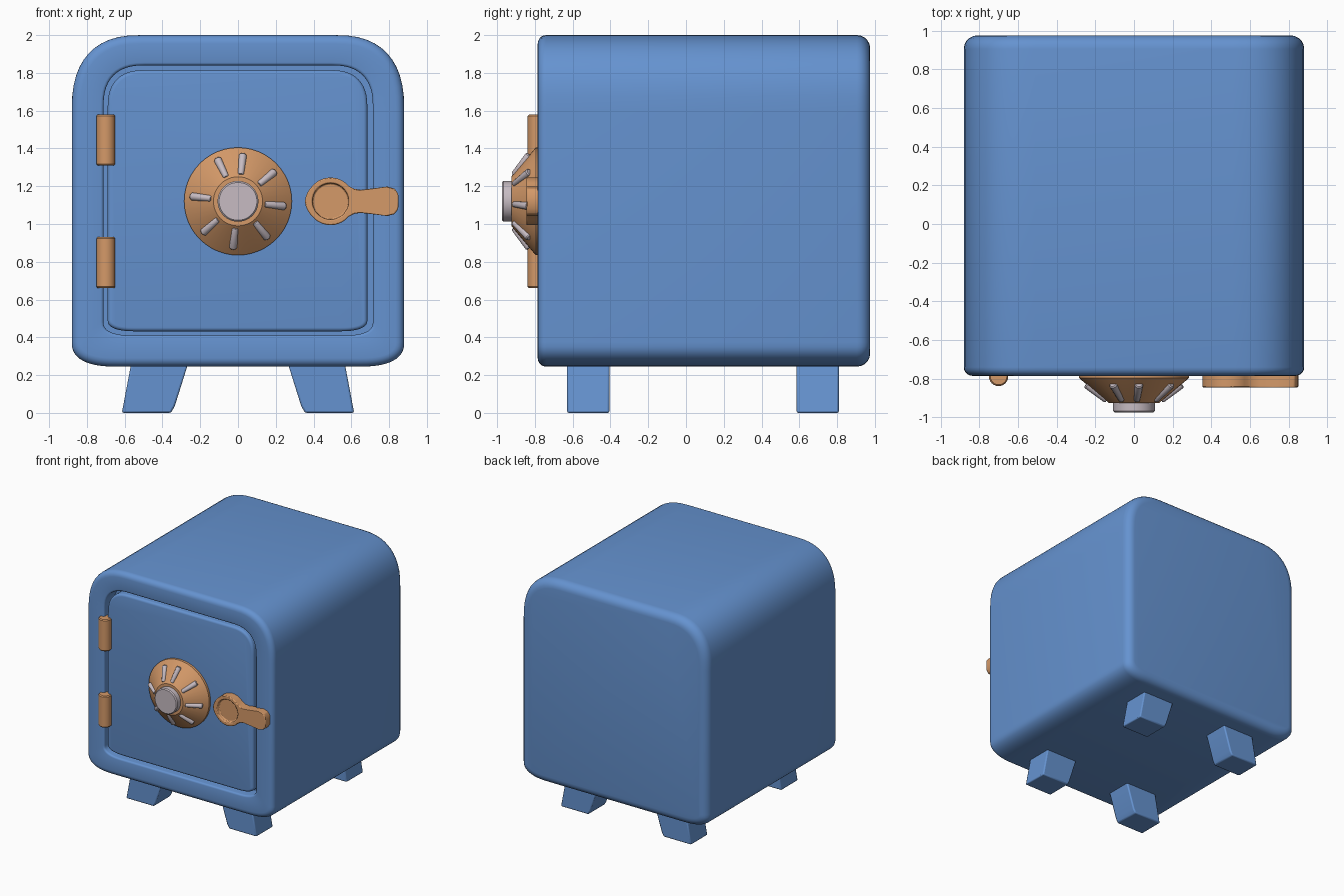
import bpy, bmesh, math
from mathutils import Vector

if "Cube" in bpy.data.objects:
    bpy.data.objects.remove(bpy.data.objects["Cube"])


def material(name, rgb):
    m = bpy.data.materials.new(name)
    m.diffuse_color = (*rgb, 1)
    m.use_nodes = True
    m.node_tree.nodes["Principled BSDF"].inputs["Base Color"].default_value = m.diffuse_color
    return m


BLUE = material("blue_paint", (0.13, 0.29, 0.63))
BRASS = material("brass", (0.66, 0.32, 0.14))
SILVER = material("silver", (0.57, 0.50, 0.54))


def loft(name, rings, mat, bevel=0.0):
    """Skin equal-length point rings and cap both ends."""
    bm = bmesh.new()
    loops = [[bm.verts.new(p) for p in r] for r in rings]
    n = len(loops[0])
    for a, b in zip(loops, loops[1:]):
        for i in range(n):
            j = (i + 1) % n
            bm.faces.new((a[i], a[j], b[j], b[i]))
    bm.faces.new(loops[0])
    bm.faces.new(loops[-1])
    bmesh.ops.recalc_face_normals(bm, faces=bm.faces)
    me = bpy.data.meshes.new(name)
    bm.to_mesh(me)
    bm.free()
    me.materials.append(mat)
    ob = bpy.data.objects.new(name, me)
    bpy.context.collection.objects.link(ob)
    bpy.ops.object.select_all(action='DESELECT')
    ob.select_set(True)
    bpy.context.view_layer.objects.active = ob
    bpy.ops.object.shade_smooth_by_angle(angle=math.radians(35))
    if bevel:
        mod = ob.modifiers.new("bevel", 'BEVEL')
        mod.width, mod.segments, mod.limit_method = bevel, 2, 'ANGLE'
        mod.angle_limit = math.radians(40)
    return ob


def panel(y, d, x0, x1, z0, z1, top, bottom, n=2.5, steps=12):
    """Soft-cornered rectangle in the xz plane, inset by d."""
    pts = []
    for k, (sx, sz) in enumerate([(1, 1), (-1, 1), (-1, -1), (1, -1)]):
        rx, rz = [max(r - d, 0.005) for r in (top if sz > 0 else bottom)]
        cx = x1 - d - rx if sx > 0 else x0 + d + rx
        cz = z1 - d - rz if sz > 0 else z0 + d + rz
        for i in range(steps + 1):
            a = i / steps * math.pi / 2
            if k % 2:
                a = math.pi / 2 - a
            c, s = max(math.cos(a), 0), max(math.sin(a), 0)
            pts.append(Vector((cx + sx * rx * c ** (2 / n), y, cz + sz * rz * s ** (2 / n))))
    return pts


def disc(center, axis, r, n=48):
    q = Vector(axis).to_track_quat('Z', 'Y')
    return [Vector(center) + q @ Vector((r * math.cos(t), r * math.sin(t), 0))
            for t in (2 * math.pi * i / n for i in range(n))]


def quarter(steps=5):
    return [i / steps * math.pi / 2 for i in range(steps + 1)]


# Body shell with a recessed door opening
shell = (-0.88, 0.88, 0.245, 2.0, (0.37, 0.40), (0.24, 0.13))
opening = (-0.712, 0.714, 0.41, 1.84, (0.22, 0.22), (0.16, 0.07))
rings = []
rb, rf, ro = 0.07, 0.045, 0.015
for a in quarter():
    rings.append(panel(0.975 - rb + rb * math.cos(a), rb * (1 - math.sin(a)), *shell))
for a in reversed(quarter()):
    rings.append(panel(-0.785 + rf - rf * math.cos(a), rf * (1 - math.sin(a)), *shell))
for a in quarter(3):
    rings.append(panel(-0.785 + ro - ro * math.cos(a), -ro * (1 - math.sin(a)), *opening))
rings.append(panel(-0.66, 0, *opening))
loft("safe_body", rings, BLUE)

# Door set into the opening
door = (-0.69, 0.685, 0.432, 1.815, (0.20, 0.20), (0.15, 0.06))
r = 0.02
rings = [panel(-0.65, 0, *door)]
for a in reversed(quarter(4)):
    rings.append(panel(-0.775 + r - r * math.cos(a), r * (1 - math.sin(a)), *door))
loft("door", rings, BLUE)

# Splayed feet
for sx, side in ((-1, "left"), (1, "right")):
    for y0, y1, end in ((-0.63, -0.405, "front"), (0.585, 0.81, "back")):
        prof = [(0.56, 0.29), (0.615, 0.0), (0.355, 0.0), (0.335, 0.035), (0.255, 0.29)]
        loft(f"{end}_{side}_foot", [[(sx * x, y, z) for x, z in prof] for y in (y0, y1)],
             BLUE, 0.01)

# Hinges
for z0, z1, name in ((0.66, 0.93, "lower_hinge"), (1.31, 1.58, "upper_hinge")):
    loft(name, [disc((-0.70, -0.788, z), (0, 0, 1), rad, 24) for z, rad in
                ((z0, 0.043), (z0 + 0.008, 0.05), (z1 - 0.008, 0.05), (z1, 0.043))], BRASS)

# Combination dial: cone, centre knob and raised pins
CZ = 1.12


def dial_part(name, prof, mat):
    loft(name, [disc((0, y, CZ), (0, -1, 0), r) for r, y in prof], mat)


dial_part("dial_cone", [(0.285, -0.76), (0.285, -0.795), (0.28, -0.80), (0.13, -0.925)], BRASS)
dial_part("dial_knob", [(0.108, -0.89), (0.108, -0.967), (0.10, -0.975)], SILVER)
for i, deg in enumerate((-6, 39, 84, 116, 174, 222, 264, 309)):
    a = math.radians(deg)
    p0, p1 = [Vector((r * math.cos(a), y, CZ + r * math.sin(a)))
              for r, y in ((0.142, -0.912), (0.248, -0.828))]
    loft(f"dial_pin_{i + 1}", [disc(p0.lerp(p1, t), p1 - p0, r, 16) for t, r in
                               ((0, 0.011), (0.05, 0.016), (0.95, 0.021), (1, 0.016))], SILVER)

# Latch handle: ring head with a dished centre and a flared arm
LX = 0.49
upper = [(0.36, 0.0), (0.358, 0.04), (0.34, 0.067), (0.30, 0.078), (0.23, 0.069),
         (0.16, 0.061), (0.125, 0.066)]
for deg in range(40, 181, 10):
    rad = 0.126 + 0.01 * max(0, (deg - 140) / 40)
    upper.append((rad * math.cos(math.radians(deg)), rad * math.sin(math.radians(deg))))
outline = upper + [(x, -z) for x, z in reversed(upper[1:-1])]


def hole(y, r):
    return [(LX + r * x / math.hypot(x, z), y, CZ + r * z / math.hypot(x, z)) for x, z in outline]


edge = [[(LX + x, y, CZ + z) for x, z in outline] for y in (-0.765, -0.845)]
loft("latch_handle", edge + [hole(-0.845, 0.097), hole(-0.82, 0.094)], BRASS, 0.006)
